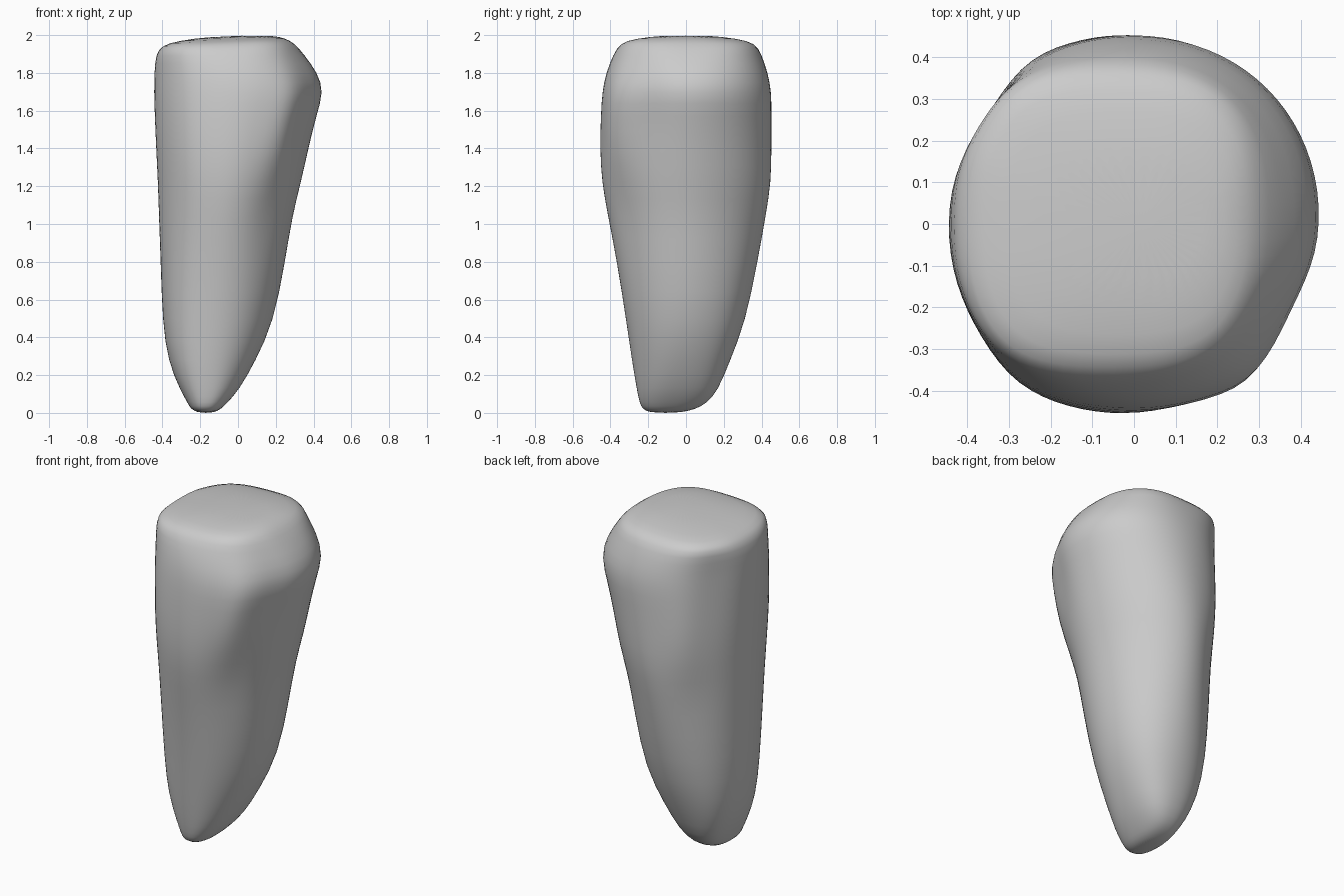
import bpy, bmesh, math

# Cross-sections: z, x min, x max, y min, y max, roundness exponent
ROWS = [
    (0.00, -0.21, -0.13, -0.19, -0.03, 2.2),
    (0.02, -0.25, -0.09, -0.23, 0.05, 2.3),
    (0.05, -0.265, -0.06, -0.245, 0.11, 2.3),
    (0.12, -0.305, 0.005, -0.26, 0.17, 2.3),
    (0.27, -0.37, 0.09, -0.285, 0.23, 2.1),
    (0.48, -0.40, 0.19, -0.315, 0.315, 2.0),
    (0.80, -0.41, 0.25, -0.365, 0.38, 1.95),
    (1.05, -0.42, 0.29, -0.415, 0.425, 1.9),
    (1.22, -0.425, 0.335, -0.447, 0.452, 1.95),
    (1.40, -0.435, 0.375, -0.457, 0.454, 2.0),
    (1.58, -0.443, 0.42, -0.452, 0.454, 2.05),
    (1.70, -0.447, 0.458, -0.445, 0.454, 2.1),
    (1.80, -0.445, 0.425, -0.425, 0.435, 2.15),
    (1.90, -0.437, 0.35, -0.385, 0.40, 2.4),
    (1.96, -0.405, 0.298, -0.35, 0.37, 2.9),
    (1.982, -0.32, 0.25, -0.28, 0.28, 2.8),
    (2.00, -0.15, 0.19, -0.12, 0.12, 2.2),
]
SEG = 40

# Surface swellings and hollows: size, angle, height, angular width, tallness
BUMPS = [
    (0.055, -55, 1.52, 11, 0.26),    # front right ridge
    (-0.05, -50, 1.14, 16, 0.14),    # hollow under it
    (-0.05, -26, 1.62, 16, 0.32),    # flat beside it
    (-0.02, -50, 1.85, 20, 0.12),
    (0.03, 122, 1.40, 12, 0.22),     # back left ridge
    (-0.03, 130, 1.05, 18, 0.14),    # hollow under it
    (-0.045, 146, 1.70, 18, 0.30),   # flat beside it
    (0.07, 228, 0.60, 24, 0.50),     # full front left side
    (0.035, 234, 1.50, 16, 0.45),
    (0.05, 45, 0.30, 25, 0.30),      # full back right foot
    (0.06, 135, 0.25, 25, 0.30),     # full back left foot
]


def section_point(row, i):
    z, x0, x1, y0, y1, n = row
    a = math.tau * i / SEG
    c, s = math.cos(a), math.sin(a)
    r = 1.0
    for size, at, height, width, tall in BUMPS:
        da = (math.degrees(a) - at + 180) % 360 - 180
        r += size * math.exp(-(da / width) ** 2 - ((z - height) / tall) ** 2)
    ux = math.copysign(abs(c) ** (2 / n), c) * r
    uy = math.copysign(abs(s) ** (2 / n), s) * r
    x = (x0 + x1) / 2 + (x1 - x0) / 2 * ux
    y = (y0 + y1) / 2 + (y1 - y0) / 2 * uy
    # crown slopes gently down to the left
    if z > 1.95:
        z += 0.03 * min(0, x - 0.1)
    return x, y, z


# Tapered tooth-shaped stone lofted through the sections
bm = bmesh.new()
rings = [[bm.verts.new(section_point(row, i)) for i in range(SEG)] for row in ROWS]
for lo, hi in zip(rings, rings[1:]):
    for i in range(SEG):
        j = (i + 1) % SEG
        bm.faces.new((lo[i], lo[j], hi[j], hi[i]))
bm.faces.new(rings[0][::-1])
bm.faces.new(rings[-1])
mesh = bpy.data.meshes.new("tapered_stone")
bm.to_mesh(mesh)
bm.free()
mesh.shade_smooth()
stone = bpy.data.objects.new("tapered_stone", mesh)
bpy.context.collection.objects.link(stone)

# Soften the surface
sub = stone.modifiers.new("soften", 'SUBSURF')
sub.levels = sub.render_levels = 1
